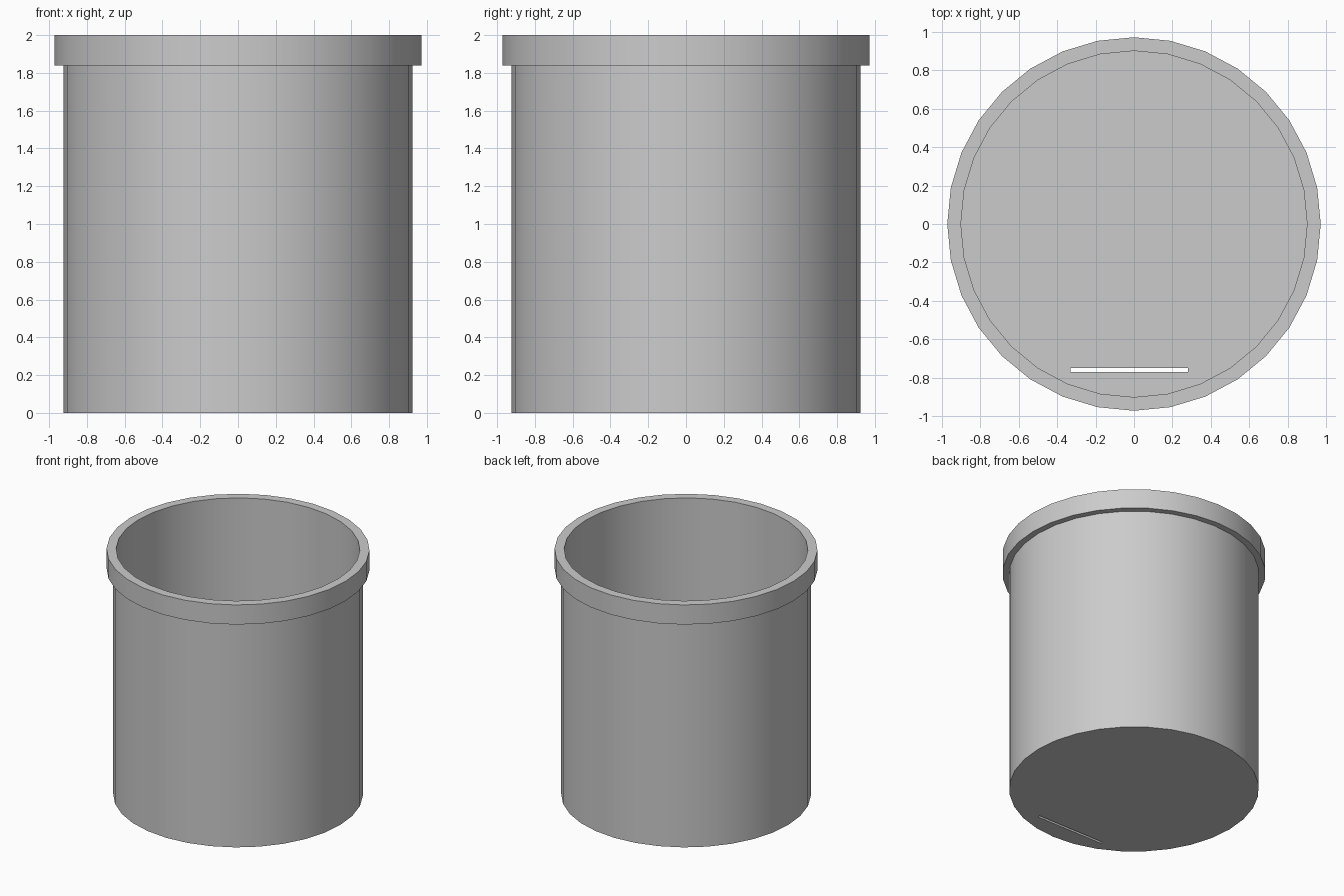
import bpy
import bmesh
import math
from mathutils import Matrix, Vector

cube = bpy.data.objects.get("Cube")
if cube:
    bpy.data.objects.remove(cube, do_unlink=True)

SIDES = 32
HEIGHT = 2.0
RIM_BOTTOM = 1.84
RIM_RADIUS = 0.972
BODY_RADIUS = 0.923
INNER_RADIUS = 0.901
FLOOR = 0.02

grey = bpy.data.materials.new("light grey")
grey.use_nodes = True
colour = (0.6, 0.6, 0.6, 1.0)
grey.diffuse_color = colour
grey.node_tree.nodes["Principled BSDF"].inputs["Base Color"].default_value = colour


def add_object(name, bm):
    bmesh.ops.recalc_face_normals(bm, faces=bm.faces)
    mesh = bpy.data.meshes.new(name)
    bm.to_mesh(mesh)
    bm.free()
    obj = bpy.data.objects.new(name, mesh)
    bpy.context.collection.objects.link(obj)
    mesh.materials.append(grey)
    return obj


def lathe(name, profile):
    """Rings of the profile joined by quads, with flat caps on both ends."""
    bm = bmesh.new()
    rings = []
    for radius, z in profile:
        angles = [math.tau * i / SIDES for i in range(SIDES)]
        rings.append([bm.verts.new((radius * math.cos(a), radius * math.sin(a), z))
                      for a in angles])
    for low, high in zip(rings, rings[1:]):
        for i in range(SIDES):
            j = (i + 1) % SIDES
            bm.faces.new((low[i], low[j], high[j], high[i]))
    bm.faces.new(rings[0])
    bm.faces.new(rings[-1])
    return add_object(name, bm)


# Hollow container with a stepped rim, from outer base round to inner floor
container = lathe("container", [
    (BODY_RADIUS, 0),
    (BODY_RADIUS, RIM_BOTTOM),
    (RIM_RADIUS, RIM_BOTTOM),
    (RIM_RADIUS, HEIGHT),
    (INNER_RADIUS, HEIGHT),
    (INNER_RADIUS, FLOOR),
])

# Narrow slot through the floor near the front
bm = bmesh.new()
bmesh.ops.create_cube(bm, size=1, matrix=Matrix.LocRotScale(
    Vector((-0.025, -0.76, 0)), None, Vector((0.61, 0.02, 0.2))))
cutter = add_object("slot_cutter", bm)
cutter.hide_render = True
cutter.display_type = 'WIRE'

cut = container.modifiers.new("floor slot", 'BOOLEAN')
cut.operation = 'DIFFERENCE'
cut.solver = 'EXACT'
cut.object = cutter

# Apply the cut, remove the helper and smooth the round walls
bpy.ops.object.select_all(action='DESELECT')
container.select_set(True)
bpy.context.view_layer.objects.active = container
bpy.ops.object.modifier_apply(modifier=cut.name)
bpy.data.objects.remove(cutter, do_unlink=True)
bpy.ops.object.shade_smooth_by_angle(angle=math.radians(30))
